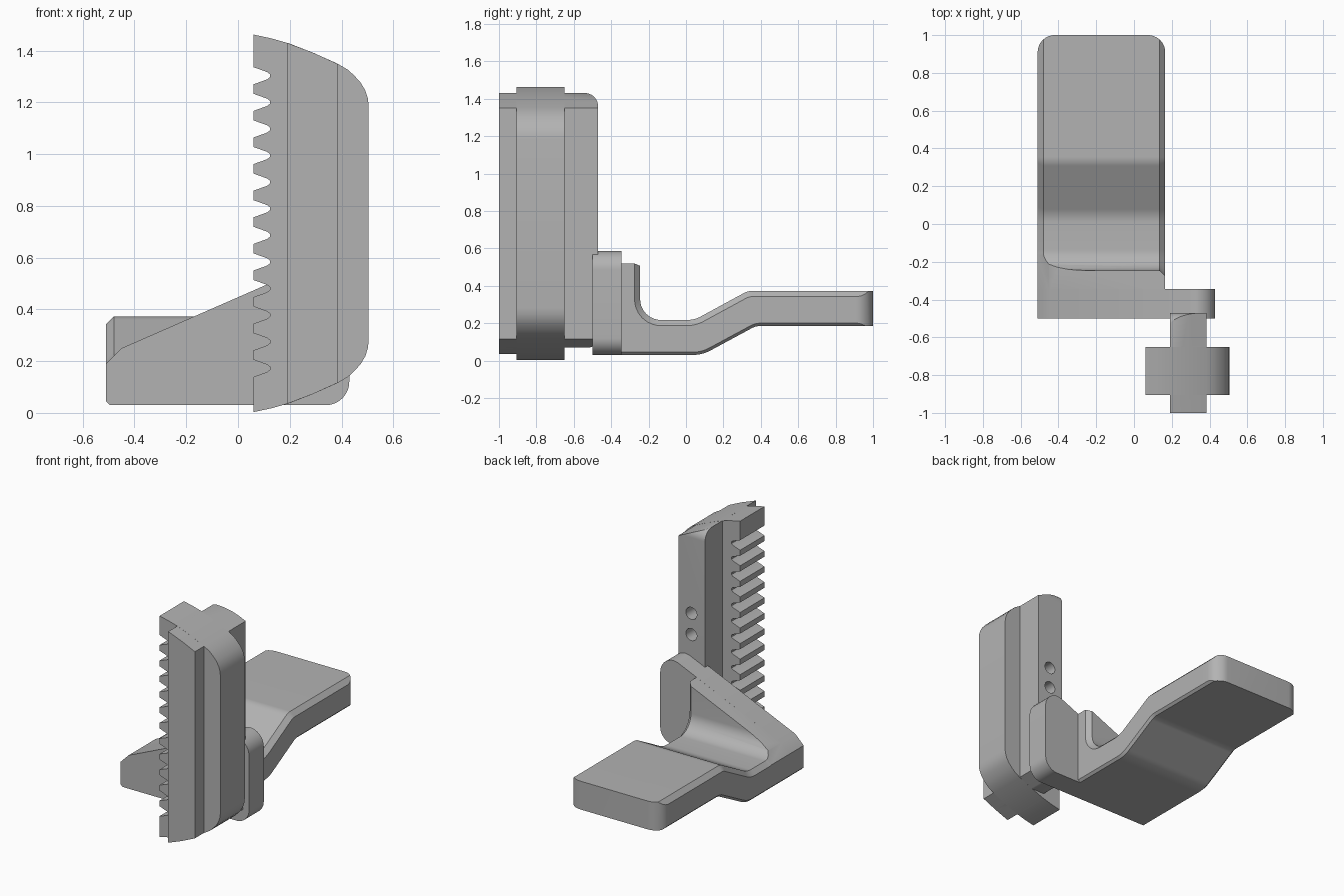
import bpy
import bmesh
from mathutils import Vector

cube = bpy.data.objects.get("Cube")
if cube:
    bpy.data.objects.remove(cube, do_unlink=True)

grey = bpy.data.materials.new("plain_grey")
grey.use_nodes = True
grey.diffuse_color = (0.45, 0.45, 0.45, 1)
grey.node_tree.nodes["Principled BSDF"].inputs["Base Color"].default_value = (0.45, 0.45, 0.45, 1)


def rounded(points, steps=8):
    """Replace each corner given as (a, b, radius) with an arc."""
    out = []
    for i, p in enumerate(points):
        c = Vector(p[:2])
        if len(p) < 3:
            out.append(c)
            continue
        u = (Vector(points[i - 1][:2]) - c).normalized()
        v = (Vector(points[(i + 1) % len(points)][:2]) - c).normalized()
        half = u.angle(v) / 2
        bis = (u + v).normalized()
        from math import sin, tan
        centre = c + bis * (p[2] / sin(half))
        a = c + u * (p[2] / tan(half)) - centre
        b = c + v * (p[2] / tan(half)) - centre
        for k in range(steps + 1):
            d = a.lerp(b, k / steps).normalized()
            out.append(centre + d * p[2])
    return out


def prism(name, points, axis, lo, hi):
    """Extrude a 2D outline along one axis."""
    place = {"x": lambda p, t: (t, p[0], p[1]),
             "y": lambda p, t: (p[0], t, p[1]),
             "z": lambda p, t: (p[0], p[1], t)}[axis]
    bm = bmesh.new()
    ends = [[bm.verts.new(place(p, t)) for p in points] for t in (lo, hi)]
    n = len(points)
    for ring in ends:
        bm.faces.new(ring)
    for i in range(n):
        j = (i + 1) % n
        bm.faces.new((ends[0][i], ends[0][j], ends[1][j], ends[1][i]))
    bmesh.ops.recalc_face_normals(bm, faces=bm.faces)
    mesh = bpy.data.meshes.new(name)
    bm.to_mesh(mesh)
    bm.free()
    mesh.materials.append(grey)
    ob = bpy.data.objects.new(name, mesh)
    bpy.context.collection.objects.link(ob)
    return ob


def activate(ob):
    bpy.ops.object.select_all(action="DESELECT")
    ob.select_set(True)
    bpy.context.view_layer.objects.active = ob


def combine(ob, tool, operation):
    mod = ob.modifiers.new("cut", "BOOLEAN")
    mod.operation = operation
    mod.solver = "EXACT"
    mod.object = tool
    activate(ob)
    bpy.ops.object.modifier_apply(modifier=mod.name)
    bpy.data.objects.remove(tool, do_unlink=True)


def chamfer_sides(ob, offset, picks):
    """Chamfer the edges between the x sides and the faces that picks accepts."""
    bm = bmesh.new()
    bm.from_mesh(ob.data)
    edges = []
    for e in bm.edges:
        sides = [f for f in e.link_faces if abs(f.normal.x) > 0.95]
        others = [f for f in e.link_faces if abs(f.normal.x) < 0.1]
        if sides and others and picks(others[0]):
            edges.append(e)
    bmesh.ops.bevel(bm, geom=edges, offset=offset, offset_type="OFFSET",
                    segments=1, profile=0.5, affect="EDGES")
    bm.to_mesh(ob.data)
    bm.free()


# Toothed rail: curved outline, mirrored top to bottom, with a row of notches
HEIGHT = 1.465
top = [(0.06, 1.462), (0.13, 1.447), (0.2, 1.427), (0.29, 1.392), (0.384, 1.35),
       (0.425, 1.326), (0.45, 1.303), (0.475, 1.275), (0.492, 1.246), (0.502, 1.215), (0.505, 1.184)]
outline = top + [(x, HEIGHT - z) for x, z in reversed(top)]
for i in reversed(range(12)):
    z = 1.303 - 0.1028 * i
    outline += [(0.06, z - 0.033), (0.113, z - 0.014), (0.123, z - 0.006),
                (0.123, z + 0.006), (0.113, z + 0.014), (0.06, z + 0.033)]
prism("toothed_rail", outline, "y", -0.905, -0.65)

# Rail web: crosses the rail, rounded along its back end
web_top = [(0.19, 1.43), (0.29, 1.392), (0.385, 1.349)]
web = prism("rail_web", web_top + [(x, HEIGHT - z) for x, z in reversed(web_top)], "y", -1, -0.47)
side = rounded([(-1.1, 0), (-0.65, 0), (-0.65, 0.07), (-0.47, 0.07, 0.05),
                (-0.47, 1.43, 0.07), (-0.7, 1.43), (-0.7, 1.6), (-1.1, 1.6)])
combine(web, prism("web_side_cutter", side, "x", 0, 0.6), "INTERSECT")

# Two blind screw holes in the back of the web
for z in (0.86, 0.72):
    square = [(0.29 + a * 0.04, z + b * 0.04, 0.0399)
              for a, b in ((-1, -1), (1, -1), (1, 1), (-1, 1))]
    combine(web, prism("hole_cutter", rounded(square), "y", -0.64, -0.4), "DIFFERENCE")

# Bracket plate: upright plate with a sloping top edge
plate = rounded([(-0.495, 0.03), (-0.51, 0.045), (-0.51, 0.19), (-0.45, 0.25),
                 (0.315, 0.585, 0.12), (0.43, 0.585, 0.1), (0.43, 0.03, 0.09)])
prism("bracket_plate", plate, "y", -0.5, -0.345)

# Foot: stepped slab that sweeps up into a web behind the bracket plate
foot_side = rounded([(-0.36, 0.03), (0.087, 0.03, 0.2), (0.374, 0.185, 0.1), (1, 0.185),
                     (1, 0.372), (0.33, 0.372, 0.1), (0.045, 0.217, 0.15),
                     (-0.245, 0.217, 0.11), (-0.245, 0.7), (-0.36, 0.7)])
foot = prism("foot", foot_side, "x", -0.51, 0.165)
chamfer_sides(foot, 0.03, lambda f: f.normal.z > 0.3
              or (f.normal.y > 0.1 and f.calc_center_median().y < 0.9 and f.normal.z > -0.1))
chamfer_sides(foot, 0.015, lambda f: f.normal.z < -0.3)
plan = rounded([(-0.52, -0.4), (0.175, -0.4), (0.175, 0.8), (0.165, 0.85),
                (0.165, 1, 0.09), (-0.51, 1, 0.09), (-0.51, 0.85), (-0.52, 0.8)])
combine(foot, prism("foot_plan_cutter", plan, "z", -0.2, 1), "INTERSECT")
slope = [(-0.6, 0.1), (-0.51, 0.19), (-0.45, 0.25), (0.3, 0.578), (0.3, 0.9), (-0.6, 0.9)]
combine(foot, prism("slope_cutter", slope, "y", -0.5, -0.05), "DIFFERENCE")

# Smooth the rounded parts while keeping corners crisp
for ob in bpy.context.collection.objects:
    if ob.type == "MESH" and ob.data.materials and ob.data.materials[0] == grey:
        activate(ob)
        bpy.ops.object.shade_smooth_by_angle(angle=0.5)
